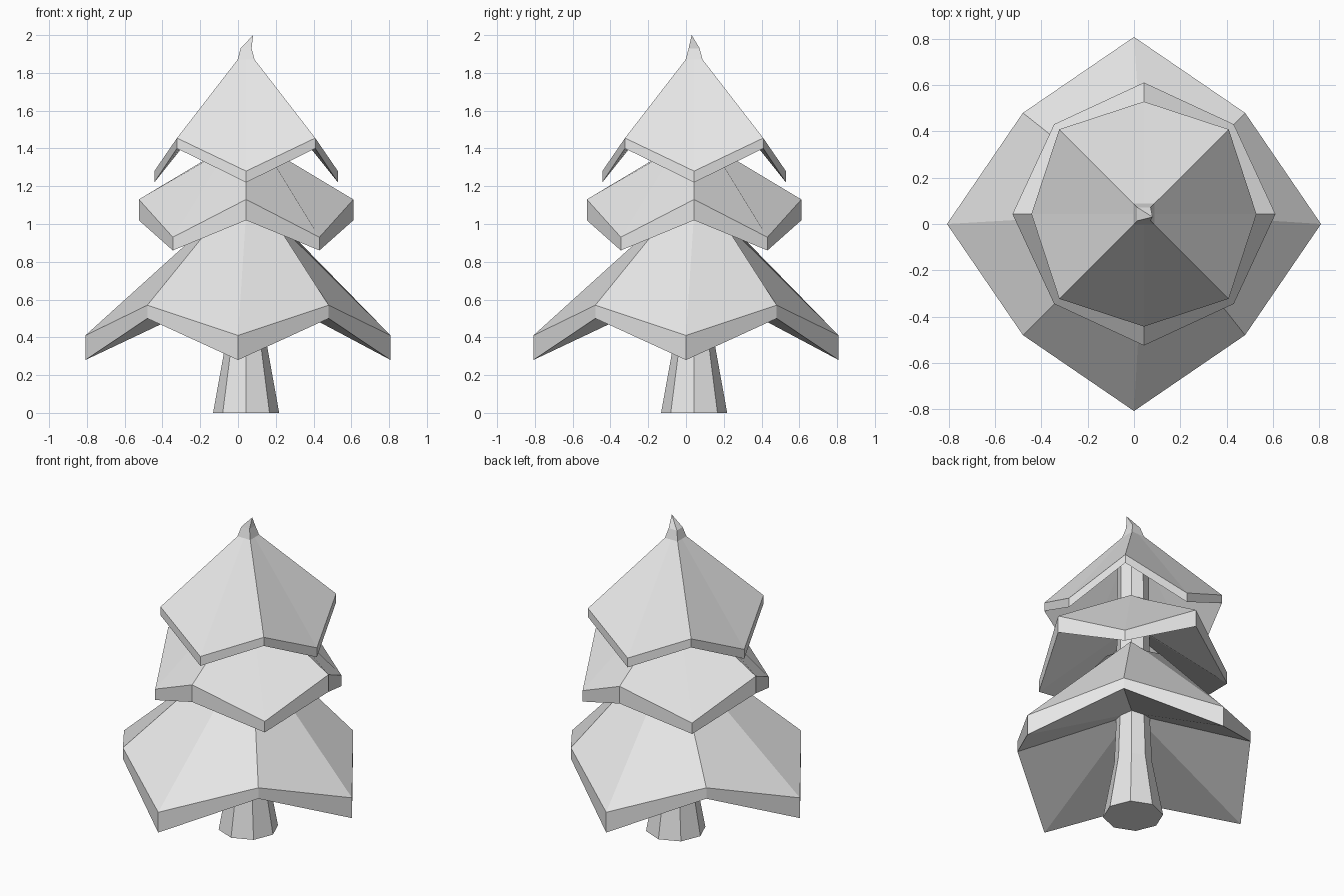
import bpy
import math

if "Cube" in bpy.data.objects:
    bpy.data.objects.remove(bpy.data.objects["Cube"])

C = 0.043  # sideways lean of the trunk axis, same in x and y

grey = bpy.data.materials.new("light_grey")
grey.diffuse_color = (0.8, 0.8, 0.8, 1.0)
grey.use_nodes = True
grey.node_tree.nodes["Principled BSDF"].inputs["Base Color"].default_value = grey.diffuse_color


def add_object(name, verts, faces):
    mesh = bpy.data.meshes.new(name)
    mesh.from_pydata(verts, [], faces)
    mesh.materials.append(grey)
    mesh.update()
    obj = bpy.data.objects.new(name, mesh)
    bpy.context.collection.objects.link(obj)
    return obj


def loft(name, rings, tip=None, cap_bottom=False, cap_top=False):
    """Join rings of equal length, listed from the inside underneath to the top."""
    n = len(rings[0])
    verts = [p for ring in rings for p in ring]
    faces = []
    for k in range(len(rings) - 1):
        for i in range(n):
            j = (i + 1) % n
            faces.append((k * n + i, k * n + j, (k + 1) * n + j, (k + 1) * n + i))
    last = (len(rings) - 1) * n
    if tip:
        verts.append(tip)
        faces += [(last + i, last + (i + 1) % n, len(verts) - 1) for i in range(n)]
    if cap_bottom:
        faces.append(tuple(reversed(range(n))))
    if cap_top:
        faces.append(tuple(range(last, last + n)))
    return add_object(name, verts, faces)


def star(c, side, side_z, corner, corner_z):
    """Eight points: four on the axes alternating with four on the diagonals."""
    pts = []
    for i in range(8):
        a = i * math.pi / 4
        if i % 2 == 0:
            r, z = side, side_z
        else:
            r, z = corner * math.sqrt(2), corner_z
        pts.append((c + r * math.cos(a), c + r * math.sin(a), z))
    return pts


def octagon(r, z):
    return star(C, r, z, r / math.sqrt(2), z)


# Tapered eight-sided trunk, running up inside the branches
loft("trunk", [octagon(0.175, 0), octagon(0.11, 0.36), octagon(0.1, 0.6),
               octagon(0.09, 1.74)], cap_bottom=True, cap_top=True)

# Lower branches: long drooping points on the axes
loft("lower_branches", [
    star(C, 0.09, 0.64, 0.07, 0.65),
    star(0, 0.808, 0.28, 0.48, 0.50),
    star(0, 0.808, 0.41, 0.48, 0.57),
    star(C, 0.11, 1.06, 0.11, 1.08)], cap_top=True)

# Middle branches: the diagonal corners hang lower
loft("middle_branches", [
    star(C, 0.09, 1.20, 0.07, 1.20),
    star(C, 0.568, 1.02, 0.388, 0.86),
    star(C, 0.568, 1.13, 0.388, 0.93),
    star(C, 0.1, 1.41, 0.1, 1.40)], cap_top=True)

# Upper branches: thin four-sided cap ending in a bent tip
loft("upper_branches", [
    star(C, 0.09, 1.74, 0.07, 1.74),
    star(C, 0.486, 1.22, 0.366, 1.40),
    star(C, 0.486, 1.28, 0.366, 1.455),
    star(C, 0.045, 1.87, 0.045, 1.87),
    star(C, 0.029, 1.93, 0.029, 1.93)], tip=(0.08, 0.03, 2.0))
